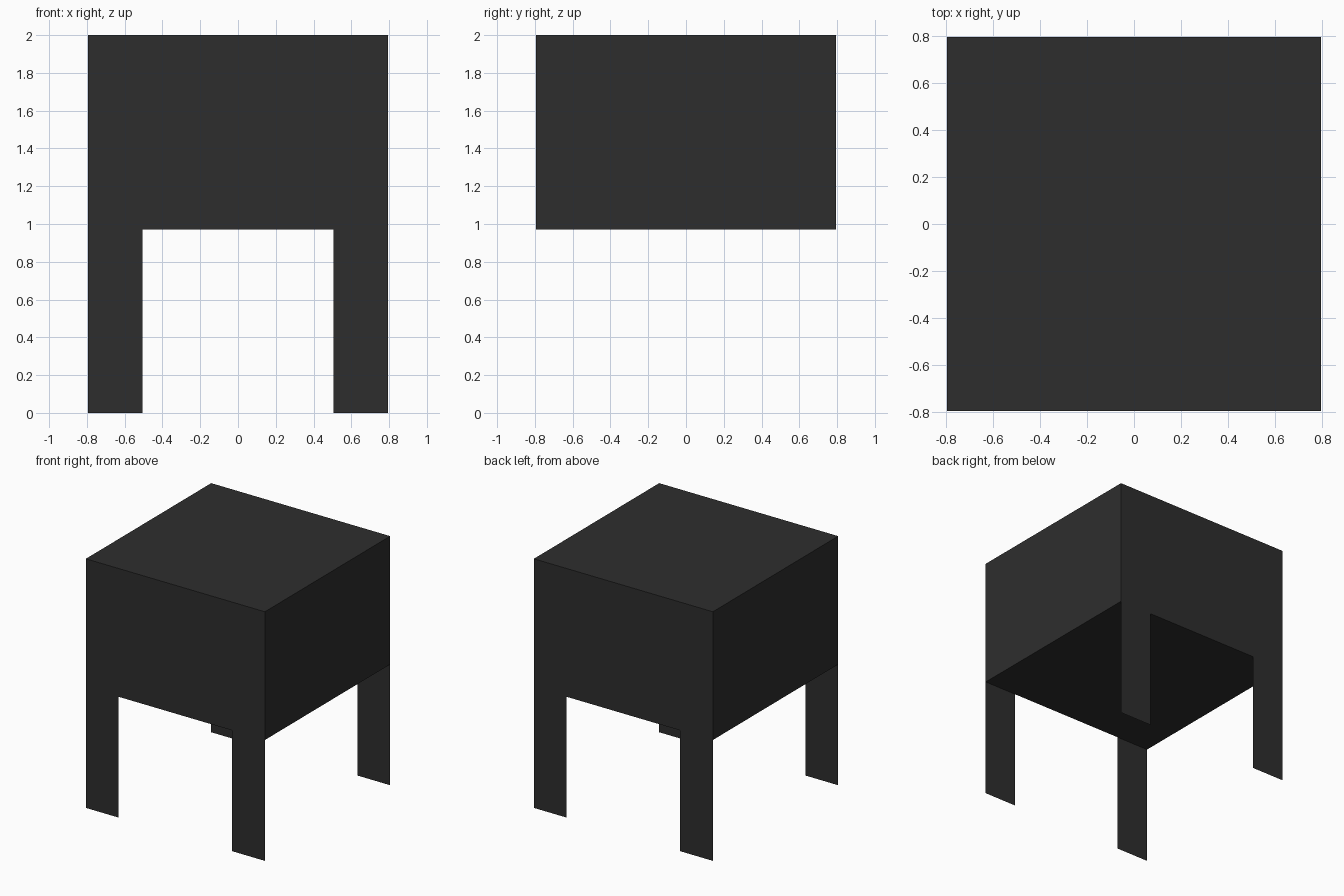
import bpy
import bmesh

if "Cube" in bpy.data.objects:
    bpy.data.objects.remove(bpy.data.objects["Cube"])

HALF = 0.795      # half width and half depth of the body
LEG_IN = 0.505    # inner edge of each leg
BASE = 0.97       # underside of the body
TOP = 2.0

dark = bpy.data.materials.new("dark_charcoal")
dark.diffuse_color = (0.027, 0.027, 0.027, 1.0)
dark.use_nodes = True
dark.node_tree.nodes["Principled BSDF"].inputs["Base Color"].default_value = dark.diffuse_color


def make_object(name, bm):
    mesh = bpy.data.meshes.new(name)
    bm.to_mesh(mesh)
    bm.free()
    mesh.materials.append(dark)
    obj = bpy.data.objects.new(name, mesh)
    bpy.context.collection.objects.link(obj)
    return obj


# Closed box body
bm = bmesh.new()
bmesh.ops.create_cube(bm, size=1.0)
bmesh.ops.scale(bm, vec=(2 * HALF, 2 * HALF, TOP - BASE), verts=bm.verts)
bmesh.ops.translate(bm, vec=(0, 0, (TOP + BASE) / 2), verts=bm.verts)
make_object("box_body", bm)


# Flat sheet legs, flush with the front and back of the body
def leg(name, side_x, side_y):
    bm = bmesh.new()
    x0, x1 = sorted((side_x * HALF, side_x * LEG_IN))
    y = side_y * HALF
    corners = [(x0, y, 0), (x1, y, 0), (x1, y, BASE), (x0, y, BASE)]
    if side_y > 0:
        corners.reverse()  # keep the face pointing outward
    bm.faces.new([bm.verts.new(c) for c in corners])
    make_object(name, bm)


for y_name, sy in (("front", -1), ("back", 1)):
    for x_name, sx in (("left", -1), ("right", 1)):
        leg(f"{y_name}_{x_name}_leg", sx, sy)
